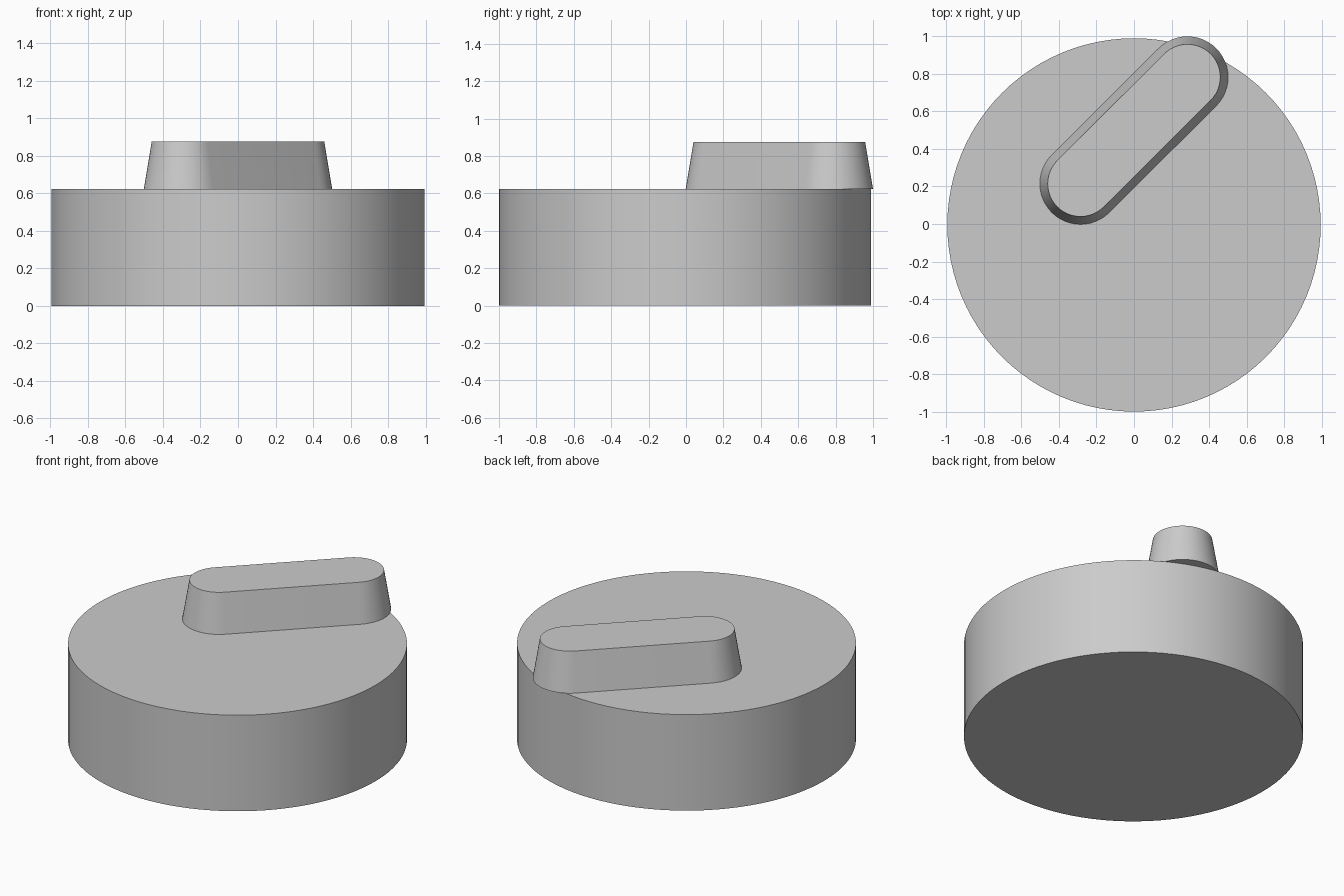
import bpy, bmesh, math
from mathutils import Vector

cube = bpy.data.objects.get("Cube")
if cube:
    bpy.data.objects.remove(cube, do_unlink=True)

grey = bpy.data.materials.new("plain_grey")
grey.use_nodes = True
colour = (0.6, 0.6, 0.6, 1)
grey.diffuse_color = colour
grey.node_tree.nodes["Principled BSDF"].inputs["Base Color"].default_value = colour

DISC_TOP, GRIP_TOP = 0.622, 0.875


def capsule(start, end, radius, steps):
    """Outline around two end points; equal points give a circle."""
    start, end = Vector(start), Vector(end)
    axis = end - start
    angle = math.atan2(axis.y, axis.x)
    outline = []
    for centre, first in ((end, angle - math.pi / 2), (start, angle + math.pi / 2)):
        count = steps + 1 if axis.length else steps
        for i in range(count):
            a = first + math.pi * i / steps
            outline.append(centre + radius * Vector((math.cos(a), math.sin(a))))
    return outline


def loft(name, lower, upper, z0, z1):
    """Closed solid between two matching outlines."""
    bm = bmesh.new()
    low = [bm.verts.new((p.x, p.y, z0)) for p in lower]
    high = [bm.verts.new((p.x, p.y, z1)) for p in upper]
    bm.faces.new(low[::-1])
    bm.faces.new(high)
    n = len(low)
    for i in range(n):
        j = (i + 1) % n
        bm.faces.new((low[i], low[j], high[j], high[i]))
    mesh = bpy.data.meshes.new(name)
    bm.to_mesh(mesh)
    bm.free()
    mesh.materials.append(grey)
    obj = bpy.data.objects.new(name, mesh)
    bpy.context.collection.objects.link(obj)
    bpy.ops.object.select_all(action="DESELECT")
    obj.select_set(True)
    bpy.context.view_layer.objects.active = obj
    bpy.ops.object.shade_smooth_by_angle(angle=math.radians(30))


# Round body
centre = (0, -0.005)
circle = capsule(centre, centre, 0.995, 48)
loft("round_body", circle, circle, 0, DISC_TOP)

# Tapered diagonal grip, overhanging the rim at the back
ends = (-0.285, 0.215), (0.285, 0.783)
loft("tapered_grip", capsule(*ends, 0.217, 24), capsule(*ends, 0.175, 24),
     DISC_TOP, GRIP_TOP)
